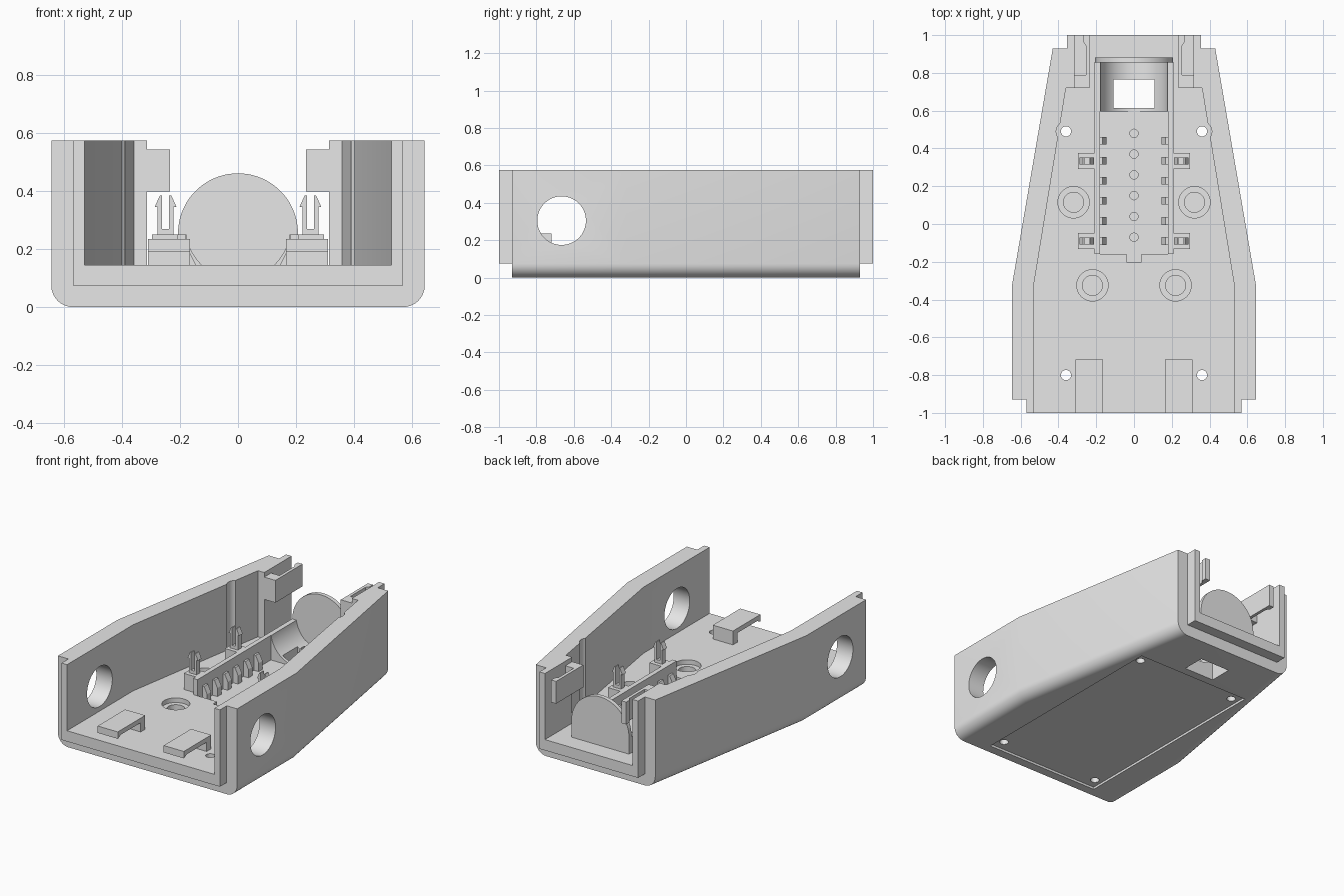
import bpy, bmesh
from math import sin, cos, pi, radians
from mathutils import Vector

cube = bpy.data.objects.get("Cube")
if cube:
    bpy.data.objects.remove(cube, do_unlink=True)

grey = bpy.data.materials.new("plain grey")
grey.use_nodes = True
GREY = (0.8, 0.8, 0.8, 1)
grey.diffuse_color = GREY
grey.node_tree.nodes["Principled BSDF"].inputs["Base Color"].default_value = GREY


def finish(name, bm):
    bmesh.ops.recalc_face_normals(bm, faces=bm.faces)
    mesh = bpy.data.meshes.new(name)
    bm.to_mesh(mesh)
    bm.free()
    mesh.materials.append(grey)
    obj = bpy.data.objects.new(name, mesh)
    bpy.context.scene.collection.objects.link(obj)
    return obj


def prism_bm(pts, axis, lo, hi):
    """Extrude a 2D outline along an axis."""
    place = {"x": lambda a, b: (lo, a, b),
             "y": lambda a, b: (a, lo, b),
             "z": lambda a, b: (a, b, lo)}[axis]
    step = Vector([(hi - lo) * (axis == k) for k in "xyz"])
    bm = bmesh.new()
    face = bm.faces.new([bm.verts.new(place(a, b)) for a, b in pts])
    ext = bmesh.ops.extrude_face_region(bm, geom=[face])
    bmesh.ops.translate(bm, vec=step, verts=[g for g in ext["geom"] if isinstance(g, bmesh.types.BMVert)])
    return bm


def prism(name, pts, axis, lo, hi):
    return finish(name, prism_bm(pts, axis, lo, hi))


def box(name, x0, x1, y0, y1, z0, z1):
    return prism(name, [(x0, y0), (x1, y0), (x1, y1), (x0, y1)], "z", z0, z1)


def cyl(name, a, b, r, axis, lo, hi, n=40):
    ring = [(a + r * cos(2 * pi * i / n), b + r * sin(2 * pi * i / n)) for i in range(n)]
    return prism(name, ring, axis, lo, hi)


def mirrored(half):
    """Close a right-hand outline with its mirror image."""
    return half + [(-x, y) for x, y in reversed(half)]


def boolean(target, tool, op="DIFFERENCE"):
    mod = target.modifiers.new("bool", "BOOLEAN")
    mod.operation, mod.solver, mod.object = op, "EXACT", tool
    bpy.context.view_layer.update()
    result = bpy.data.meshes.new_from_object(target.evaluated_get(bpy.context.evaluated_depsgraph_get()))
    target.modifiers.clear()
    target.data = result
    bpy.data.objects.remove(tool, do_unlink=True)


FLOOR, TOP, PIT = 0.145, 0.575, 0.09
SIDES = (("left", 1), ("right", -1))

# Outer shell with rounded lower side edges
bm = prism_bm(mirrored([(0.645, -0.93), (0.645, -0.32), (0.43, 0.93)]), "z", 0, TOP)
low = [e for e in bm.edges if all(v.co.z < 0.01 for v in e.verts)
       and e.verts[0].co.x * e.verts[1].co.x > 0]
bmesh.ops.bevel(bm, geom=low, offset=0.075, segments=8, profile=0.5, affect="EDGES")
shell = finish("shell", bm)

# Stepped lips at both ends, then the cavity
boolean(shell, box("lip", -0.57, 0.57, -1, -0.85, 0.075, TOP), "UNION")
boolean(shell, box("lip", -0.355, 0.355, 0.85, 1, 0.075, TOP), "UNION")
cavity = mirrored([(0.53, -1.1), (0.53, -0.32), (0.36, 0.72), (0.315, 0.72), (0.315, 1.1)])
boolean(shell, prism("cavity", cavity, "z", FLOOR, 1))

# Side holes, base panel recess, channel pit and cable notch
boolean(shell, cyl("side_hole", -0.665, 0.305, 0.13, "x", -1, 1, 64))
boolean(shell, box("panel_recess", -0.41, 0.41, -0.87, 0.56, -0.1, 0.015))
boolean(shell, box("pit", -0.18, 0.18, -0.16, 0.86, PIT, 0.3))
boolean(shell, box("notch", -0.04, 0.04, -0.2, -0.15, PIT + 0.005, 0.3))

# Screw holes, wall grooves and counterbored sockets
for side, s in SIDES:
    boolean(shell, cyl("groove", s * 0.36, 0.49, 0.052, "z", FLOOR + 0.001, 1))
    for y in (0.49, -0.8):
        boolean(shell, cyl("screw_hole", s * 0.36, y, 0.027, "z", -0.1, 0.3, 24))
    for x, y in ((0.32, 0.115), (0.22, -0.325)):
        boolean(shell, cyl("socket", s * x, y, 0.083, "z", 0.115, 0.3))
        boolean(shell, cyl("socket", s * x, y, 0.053, "z", 0.065, 0.3))

# Row of dimples along the channel
for i in range(6):
    boolean(shell, cyl("dimple", 0, 0.48 - 0.11 * i, 0.022, "z", PIT - 0.03, 0.3, 20))

# Curved cradle with a window through the base
cradle = box("cradle", -0.21, 0.21, 0.595, 0.858, PIT - 0.01, 0.25)
boolean(cradle, cyl("trough", 0, 0.275, 0.18, "y", 0.5, 1, 64))
for body in (shell, cradle):
    boolean(body, box("window", -0.108, 0.108, 0.615, 0.765, -0.1, 0.5))

# Upright disc plate closing the cradle
arch = [(0.207 * cos(pi * i / 40), 0.255 + 0.207 * sin(pi * i / 40)) for i in range(41)]
prism("end_disc", arch + [(-0.207, FLOOR - 0.01), (0.207, FLOOR - 0.01)], "y", 0.855, 0.882)

pin_half = [(0.012, 0.27), (0.012, 0.385), (0.02, 0.385), (0.038, 0.345),
            (0.028, 0.345), (0.028, 0.24)]

for side, s in SIDES:
    # Channel rail with ribs
    box(side + "_rail", s * 0.18, s * 0.21, -0.16, 0.6, FLOOR - 0.005, 0.25)
    rib = [(0.185, PIT - 0.005), (0.145, PIT - 0.005), (0.145, FLOOR), (0.167, 0.19), (0.185, 0.19)]
    for i in range(6):
        y = 0.44 - 0.106 * i
        prism(side + "_rib", [(s * x, z) for x, z in rib], "y", y - 0.02, y + 0.02)

    # Split snap pins on square blocks
    for y in (0.333, -0.09):
        box(side + "_pin_block", s * 0.205, s * 0.297, y - 0.043, y + 0.043, FLOOR - 0.005, 0.25)
        outline = [(s * 0.25 + x, z) for x, z in mirrored(pin_half)]
        prism(side + "_snap_pin", outline, "y", y - 0.018, y + 0.018)

    # Front tongue: a plate overhanging the edge, with rear leg and tip lip
    tongue = [(-1, 0.19), (-0.965, 0.205), (-0.765, 0.205), (-0.765, FLOOR - 0.005),
              (-0.718, FLOOR - 0.005), (-0.718, 0.235), (-1, 0.235)]
    prism(side + "_front_tongue", tongue, "x", s * 0.165, s * 0.31)

    # Rear hook arm
    hook = [(0.32, 0.72), (0.235, 0.72), (0.235, 1), (0.27, 1), (0.27, 0.965),
            (0.255, 0.945), (0.255, 0.79), (0.32, 0.79)]
    prism(side + "_rear_hook", [(s * x, y) for x, y in hook], "z", 0.4, 0.545)

# Smooth the rounded parts and keep the edges sharp
for obj in bpy.context.scene.objects:
    obj.select_set(obj.type == "MESH")
bpy.context.view_layer.objects.active = shell
bpy.ops.object.shade_smooth_by_angle(angle=radians(25))
